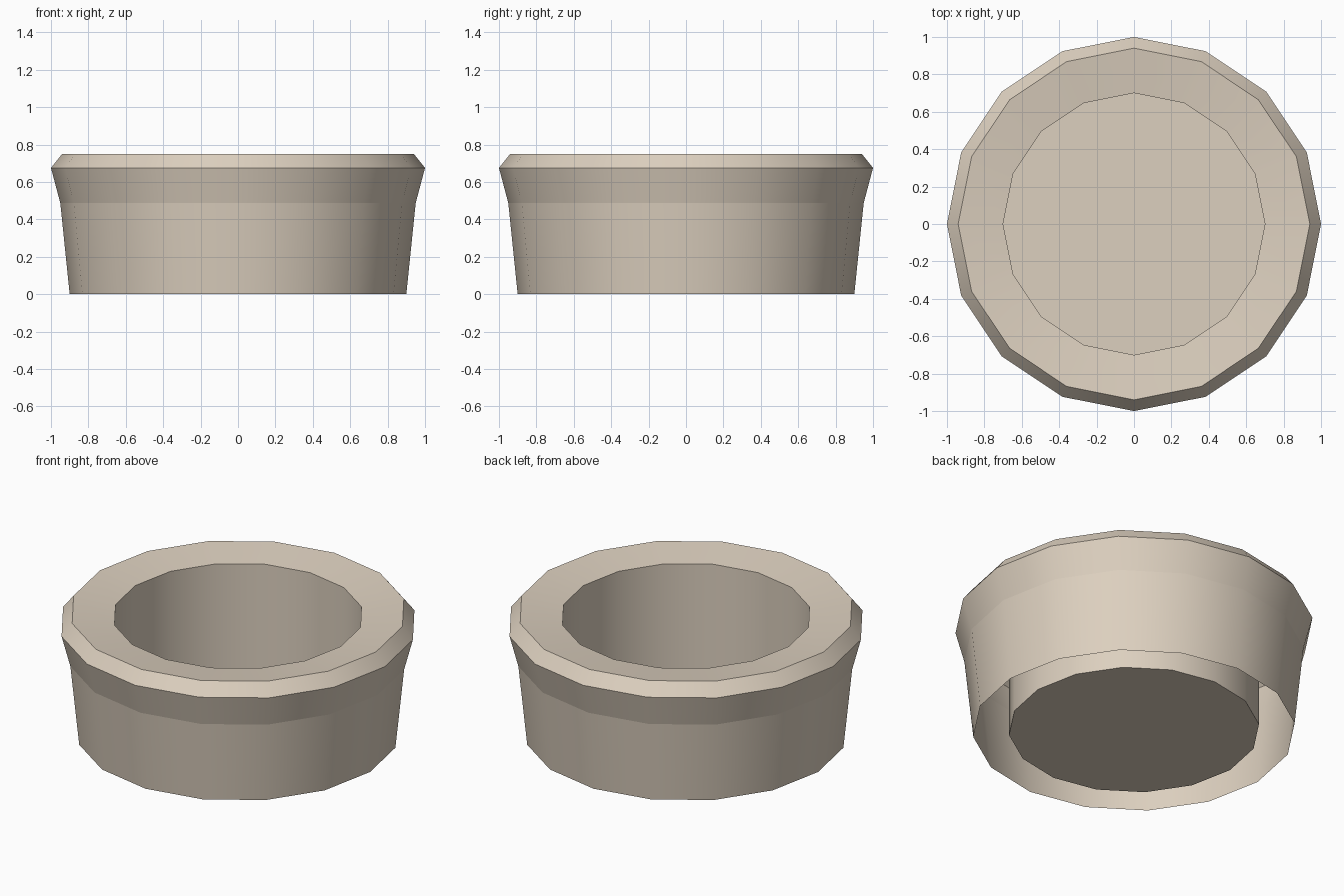
import bpy
import bmesh
from math import cos, sin, tau

cube = bpy.data.objects.get("Cube")
if cube:
    bpy.data.objects.remove(cube, do_unlink=True)

SIDES = 16

# Pale stone colour
stone = bpy.data.materials.new("pale_stone")
stone.use_nodes = True
colour = (0.72, 0.63, 0.52, 1.0)
stone.diffuse_color = colour
stone.node_tree.nodes["Principled BSDF"].inputs["Base Color"].default_value = colour


def lathe(name, profile, cap_last=False):
    """Turn a (radius, height) profile around z, crisp between bands."""
    bm = bmesh.new()
    rings = [[bm.verts.new((r * cos(tau * j / SIDES), r * sin(tau * j / SIDES), z))
              for j in range(SIDES)] for r, z in profile]
    for low, high in zip(rings, rings[1:]):
        for j in range(SIDES):
            k = (j + 1) % SIDES
            bm.faces.new((low[j], low[k], high[k], high[j])).smooth = True
    if cap_last:
        bm.faces.new(rings[-1])
    for ring in rings:
        for j in range(SIDES):
            edge = bm.edges.get((ring[j], ring[(j + 1) % SIDES]))
            if edge:
                edge.smooth = False
    mesh = bpy.data.meshes.new(name)
    bm.to_mesh(mesh)
    bm.free()
    mesh.materials.append(stone)
    obj = bpy.data.objects.new(name, mesh)
    bpy.context.collection.objects.link(obj)
    return obj


# Flared outer wall, bevelled lip, and rim sloping in to the well;
# the space between the two walls is open underneath
lathe("outer_wall_and_rim",
      [(0.9, 0), (0.95, 0.487), (1.0, 0.675), (0.94, 0.75), (0.7, 0.72)])

# Straight inner well with its floor
lathe("inner_well", [(0.7, 0.72), (0.7, 0.003)], cap_last=True)
